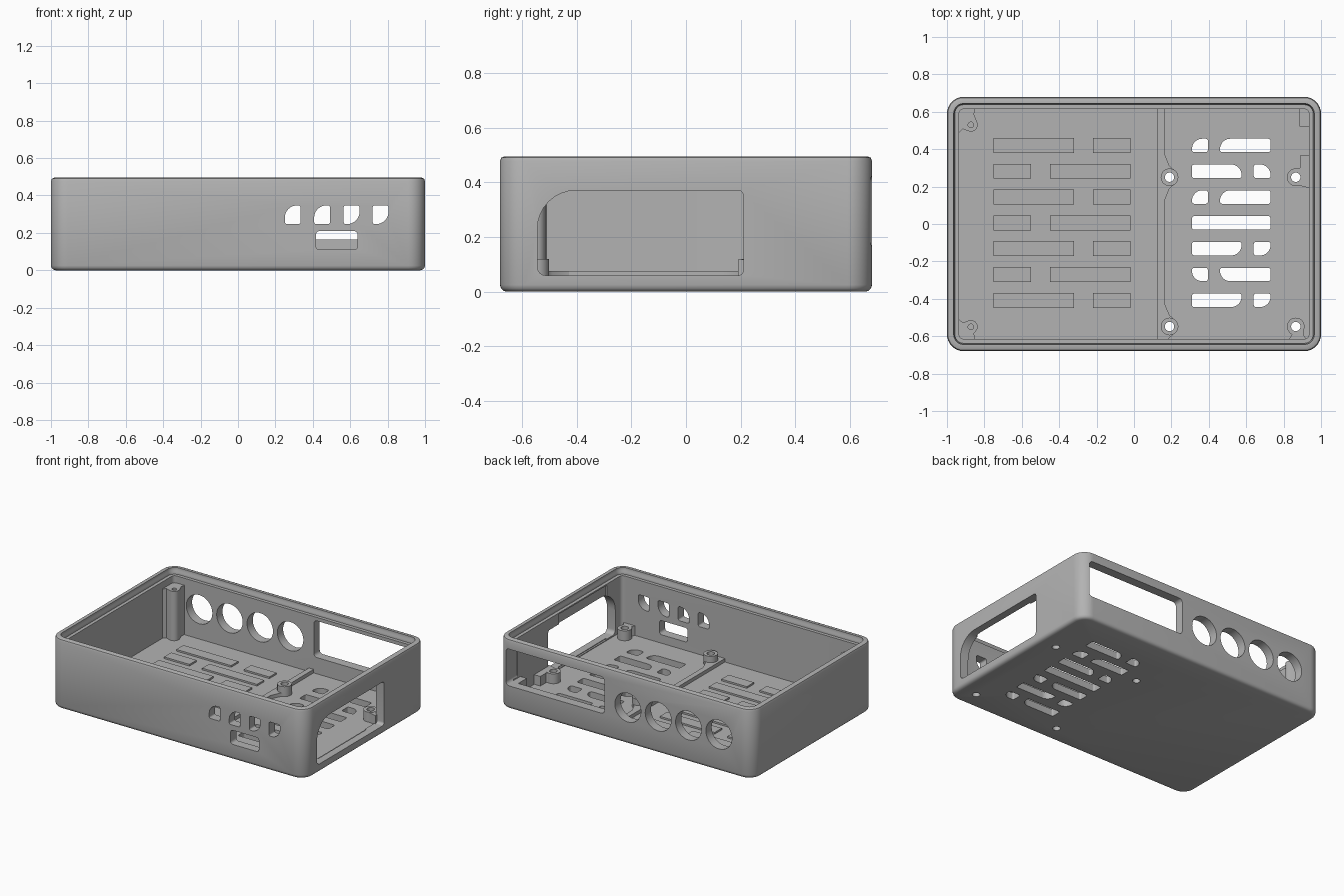
import bpy
import bmesh
from math import cos, sin, pi

if "Cube" in bpy.data.objects:
    bpy.data.objects.remove(bpy.data.objects["Cube"], do_unlink=True)

grey = bpy.data.materials.new("mid grey plastic")
grey.use_nodes = True
COLOUR = (0.45, 0.45, 0.45, 1)
grey.diffuse_color = COLOUR
grey.node_tree.nodes["Principled BSDF"].inputs["Base Color"].default_value = COLOUR

HX, HY, TOP, FLOOR = 1.0, 0.68, 0.495, 0.05


def rounded(x0, x1, y0, y1, radii, steps=8):
    """Rectangle outline; radii run bottom left, bottom right, top right, top left."""
    pts = []
    corners = [(x0, y0, 1, 1), (x1, y0, -1, 1), (x1, y1, -1, -1), (x0, y1, 1, -1)]
    for i, ((x, y, sx, sy), r) in enumerate(zip(corners, radii)):
        for k in range(steps + 1):
            a = pi + i * pi / 2 + k * pi / 2 / steps
            pts.append((x + sx * r + r * cos(a), y + sy * r + r * sin(a)))
    return pts


def circle(x, y, r, n=32):
    return [(x + r * cos(2 * pi * k / n), y + r * sin(2 * pi * k / n)) for k in range(n)]


def loft(bm, rings):
    """Closed solid through a list of equal length 3D rings."""
    loops = [[bm.verts.new(p) for p in ring] for ring in rings]
    n = len(loops[0])
    for a, b in zip(loops, loops[1:]):
        for i in range(n):
            j = (i + 1) % n
            bm.faces.new((a[i], a[j], b[j], b[i]))
    bm.faces.new(loops[0][::-1])
    bm.faces.new(loops[-1])


def prism(bm, outline, a, b, axis="z"):
    place = {"z": lambda u, v, w: (u, v, w),
             "y": lambda u, v, w: (u, w, v),
             "x": lambda u, v, w: (w, u, v)}[axis]
    loft(bm, [[place(u, v, w) for u, v in outline] for w in (a, b)])


def box(bm, x0, x1, y0, y1, z0, z1):
    prism(bm, [(x0, y0), (x1, y0), (x1, y1), (x0, y1)], z0, z1)


def finish(bm, name):
    bmesh.ops.recalc_face_normals(bm, faces=bm.faces)
    mesh = bpy.data.meshes.new(name)
    bm.to_mesh(mesh)
    bm.free()
    mesh.materials.append(grey)
    ob = bpy.data.objects.new(name, mesh)
    bpy.context.collection.objects.link(ob)
    return ob


def cut(ob, cutter):
    cutter.hide_render = True
    mod = ob.modifiers.new("cut", "BOOLEAN")
    mod.operation, mod.solver, mod.object = "DIFFERENCE", "EXACT", cutter
    mod.use_self = True
    bpy.context.view_layer.objects.active = ob
    bpy.ops.object.modifier_apply(modifier=mod.name)


# Open tray: outer skin, rounded rim, lid ledge and floor in one loft
profile = [(0.025, 0), (0.012, 0.004), (0.004, 0.012), (0, 0.025),
           (0, TOP - 0.018), (0.005, TOP - 0.005), (0.018, TOP),
           (0.036, TOP), (0.036, 0.475), (0.042, 0.465), (0.042, 0.45),
           (0.065, 0.45), (0.065, FLOOR)]
bm = bmesh.new()
loft(bm, [[(x, y, z) for x, y in rounded(d - HX, HX - d, d - HY, HY - d,
                                         [max(0.09 - d, 0.012)] * 4)]
          for d, z in profile])
shell = finish(bm, "tray_shell")

# Openings
bm = bmesh.new()
R, S = 0.066, 0.012
for i, x in enumerate((0.25, 0.407, 0.565, 0.72)):
    radii = (S, S, S, R) if i < 2 else (S, R, S, S)
    prism(bm, rounded(x, x + 0.085, 0.247, 0.347, radii), -0.8, -0.55, "y")
prism(bm, rounded(0.417, 0.64, 0.11, 0.21, [0.02] * 4), -0.8, -0.55, "y")
prism(bm, rounded(-0.543, 0.21, 0.06, 0.37, (0.03, 0.02, 0.02, 0.14)), 0.9, 1.1, "x")
prism(bm, rounded(0.165, 0.94, 0.165, 0.425, [0.025] * 4), 0.55, 0.8, "y")
for i in range(4):
    prism(bm, circle(-0.02 - 0.238 * i, 0.26, 0.102, 48), 0.55, 0.8, "y")

# Floor vents, in alternating short and long slots
for i in range(7):
    y = 0.42 - 0.138 * i
    if i == 3:
        slots = [(0.31, 0.73, (S, S, S, S))]
    elif i in (0, 2, 5):
        r = (S, S, S, 0.055) if i < 3 else (0.055, S, S, S)
        slots = [(0.31, 0.395, r), (0.46, 0.73, r)]
    else:
        r = (S, S, 0.055, S) if i < 3 else (S, 0.055, S, S)
        slots = [(0.31, 0.575, r), (0.64, 0.73, r)]
    for x0, x1, r in slots:
        prism(bm, rounded(x0, x1, y - 0.036, y + 0.036, r), -0.1, 0.1)
openings = finish(bm, "openings_cutter")

# Screw holes
MOUNTS = [(x, y) for x in (0.19, 0.865) for y in (0.25, -0.548)]
bm = bmesh.new()
for x, y in MOUNTS:
    prism(bm, circle(x, y, 0.025), -0.1, 0.3)
for s in (-1, 1):
    prism(bm, circle(-0.872, s * 0.54 - 0.01, 0.015, 20), 0.2, 0.6)
holes = finish(bm, "screw_holes_cutter")

# Thinned patch of the wall around the side opening
bm = bmesh.new()
box(bm, 0.88, 0.947, -0.45, 0.085, 0.055, 0.44)
pocket = finish(bm, "wall_pocket_cutter")

# Raised mounting bosses with flared webs
bosses = []
for x, y in MOUNTS:
    bm = bmesh.new()
    prism(bm, circle(x, y, 0.047), 0.03, 0.12)
    if x < 0.5:
        web = [(0.14, y + 0.12), (0.14, max(y - 0.12, -0.63)), (0.165, max(y - 0.12, -0.63)),
               (0.19, y - 0.06), (0.225, y - 0.03), (0.225, y + 0.03),
               (0.19, y + 0.06), (0.165, y + 0.12)]
        height = 0.075
    elif y > 0:
        web = [(0.85, y + 0.035), (0.865, y - 0.04), (0.945, y - 0.06),
               (0.945, y + 0.115), (0.887, y + 0.115), (0.887, y + 0.05)]
        height = 0.118
    else:
        web = [(0.82, -0.63), (0.845, -0.59), (0.825, y), (0.905, y),
               (0.905, -0.59), (0.93, -0.63)]
        height = 0.118
    prism(bm, web, 0.03, height)
    bosses.append(finish(bm, "mounting_boss"))

# Tall corner posts for the lid screws
for s in (-1, 1):
    c = s * 0.54 - 0.01
    bm = bmesh.new()
    arc = [(-0.872 + 0.036 * cos(a), c - s * 0.036 * sin(a))
           for a in [2.0 - 2.3 * k / 10 for k in range(11)]]
    outline = [(-0.945, s * 0.63), (-0.945, c - s * 0.05), (-0.915, c - s * 0.022)]
    outline += arc + [(-0.855, s * 0.585), (-0.85, s * 0.63)]
    prism(bm, outline, 0.03, 0.40)
    bosses.append(finish(bm, "corner_post"))

cut(shell, openings)
cut(shell, holes)
cut(shell, pocket)
for ob in bosses:
    cut(ob, holes)
for helper in (openings, holes, pocket):
    bpy.data.objects.remove(helper, do_unlink=True)

# Dividing rib and corner stop
bm = bmesh.new()
box(bm, 0.125, 0.163, -0.63, 0.63, 0.03, 0.075)
rib = finish(bm, "dividing_rib")
bm = bmesh.new()
box(bm, 0.885, 0.945, 0.52, 0.63, 0.03, 0.165)
stop = finish(bm, "corner_stop")

# Shallow raised pads on the closed half of the floor
bm = bmesh.new()
for i in range(7):
    y = 0.42 - 0.138 * i
    spans = [(-0.75, -0.55), (-0.45, -0.02)] if i % 2 else [(-0.75, -0.32), (-0.22, -0.02)]
    for x0, x1 in spans:
        box(bm, x0, x1, y - 0.04, y + 0.04, 0.04, 0.062)
pads = finish(bm, "floor_pads")

bpy.ops.object.select_all(action="DESELECT")
for ob in [shell, rib, stop, pads] + bosses:
    ob.select_set(True)
bpy.context.view_layer.objects.active = shell
bpy.ops.object.shade_smooth_by_angle(angle=0.6)
